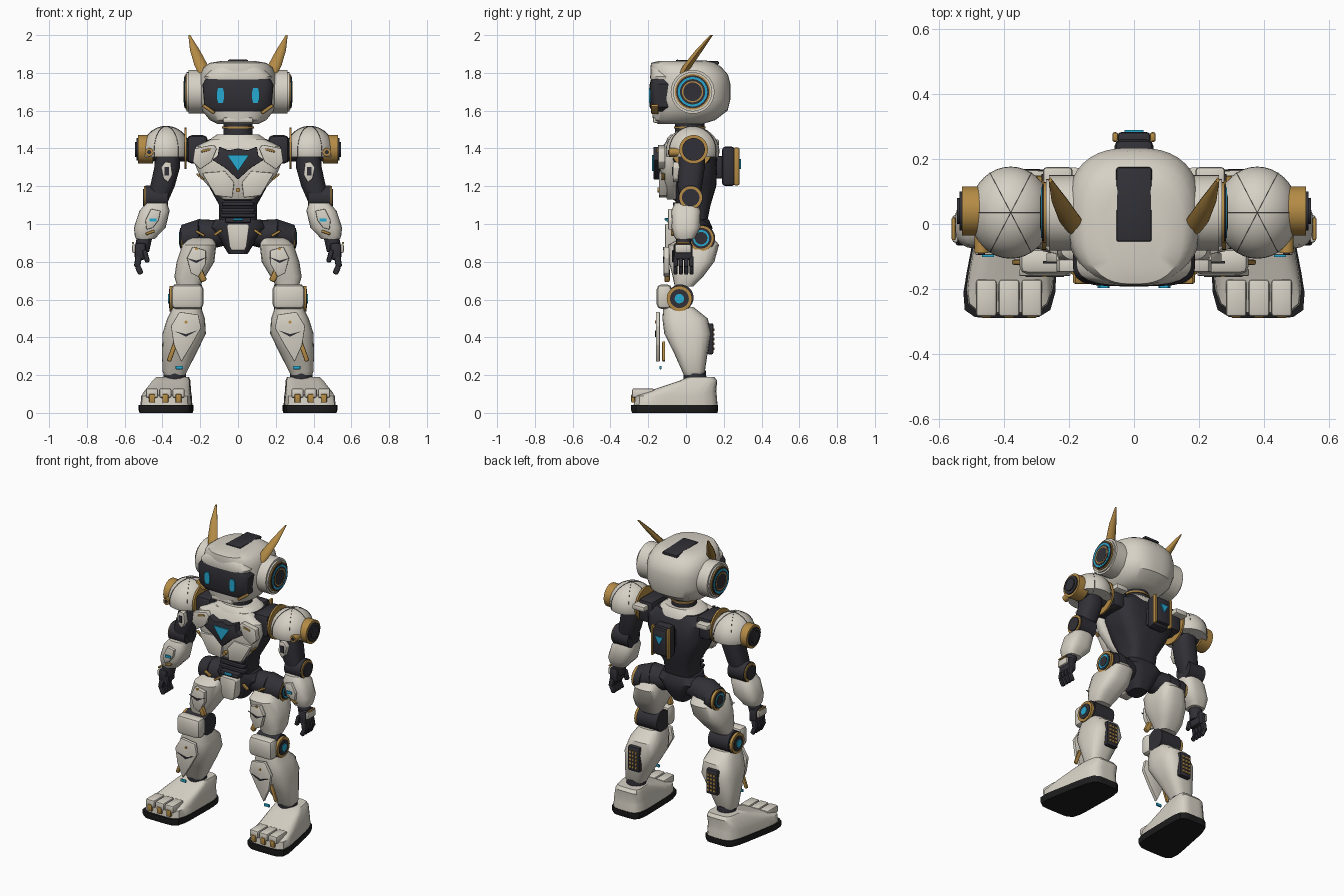
import bpy, bmesh
from math import cos, sin, pi, radians
from mathutils import Matrix, Vector

default = bpy.data.objects.get("Cube")
if default:
    bpy.data.objects.remove(default, do_unlink=True)


def material(name, colour):
    mat = bpy.data.materials.new(name)
    mat.use_nodes = True
    mat.diffuse_color = (*colour, 1)
    mat.node_tree.nodes["Principled BSDF"].inputs["Base Color"].default_value = (*colour, 1)
    return mat


WHITE = material("warm white", (.68, .64, .56))
DARK = material("dark graphite", (.03, .03, .038))
GOLD = material("bronze gold", (.46, .26, .06))
BLUE = material("cyan glow", (.02, .40, .64))
BLACK = material("sole black", (.012, .012, .013))


def emit(name, bm, mat, pair):
    """Turn a bmesh into one object, or into a left and a mirrored right object."""
    bmesh.ops.recalc_face_normals(bm, faces=bm.faces)
    for face in bm.faces:
        face.smooth = True
    for edge in bm.edges:
        edge.smooth = edge.calc_face_angle(pi) < radians(35)
    for prefix in (("left_", "right_") if pair else ("",)):
        if prefix == "right_":
            bmesh.ops.scale(bm, vec=(-1, 1, 1), verts=bm.verts)
            bmesh.ops.reverse_faces(bm, faces=bm.faces)
        mesh = bpy.data.meshes.new(prefix + name)
        bm.to_mesh(mesh)
        mesh.materials.append(mat)
        bpy.context.collection.objects.link(bpy.data.objects.new(prefix + name, mesh))
    bm.free()


def soften(bm, width):
    if width:
        bmesh.ops.bevel(bm, geom=bm.edges[:], offset=width, segments=2, profile=.5, affect='EDGES')


def box(name, mat, centre, size, bevel=.01, tilt=0, lean=0, pair=True):
    bm = bmesh.new()
    bmesh.ops.create_cube(bm, size=1)
    bmesh.ops.scale(bm, vec=size, verts=bm.verts)
    soften(bm, min(bevel, min(size) * .4))
    turn = Matrix.Rotation(radians(tilt), 4, 'Y') @ Matrix.Rotation(radians(lean), 4, 'X')
    bm.transform(Matrix.Translation(centre) @ turn)
    emit(name, bm, mat, pair)


def rod(name, mat, start, end, r1, r2=None, pair=True):
    start, end = Vector(start), Vector(end)
    bm = bmesh.new()
    bmesh.ops.create_cone(bm, cap_ends=True, segments=32, radius1=r1,
                          radius2=r1 if r2 is None else r2, depth=(end - start).length)
    turn = (end - start).to_track_quat('Z', 'Y').to_matrix().to_4x4()
    bm.transform(Matrix.Translation((start + end) / 2) @ turn)
    emit(name, bm, mat, pair)


def hub(name, y, z, x, rings):
    """Concentric discs stacked outward along x."""
    for i, (radius, reach, mat) in enumerate(rings):
        rod(f"{name}_ring_{i}", mat, (x, y, z), (reach, y, z), radius)


def loft(name, mat, sections, power=4, sides=32, pair=True, splay=0):
    """Skin rounded-box sections given as height, centre x, centre y, half x, half y."""
    bm = bmesh.new()
    loops = []
    for z, cx, cy, hx, hy in sections:
        loop = []
        for i in range(sides):
            c, s = cos(2 * pi * i / sides), sin(2 * pi * i / sides)
            size = (abs(c) ** power + abs(s) ** power) ** (1 / power)
            y = cy + hy * s / size
            x = cx + hx * c / size * (1 - splay * y) - splay * y * .15
            loop.append(bm.verts.new((x, y, z)))
        loops.append(loop)
    for low, high in zip(loops, loops[1:]):
        for i in range(sides):
            j = (i + 1) % sides
            bm.faces.new((low[i], low[j], high[j], high[i]))
    bm.faces.new(loops[0])
    bm.faces.new(loops[-1])
    emit(name, bm, mat, pair)


def plate(name, mat, points, front, back, bevel=.004, pair=True):
    """Extrude an x-z outline in y; an unpaired outline is one half, closed by symmetry."""
    if not pair:
        points = points + [(-x, z) for x, z in reversed(points) if x]
    bm = bmesh.new()
    face = bm.faces.new([bm.verts.new((x, front, z)) for x, z in points])
    grown = bmesh.ops.extrude_face_region(bm, geom=[face])["geom"]
    bmesh.ops.translate(bm, vec=(0, back - front, 0),
                        verts=[v for v in grown if isinstance(v, bmesh.types.BMVert)])
    soften(bm, bevel)
    emit(name, bm, mat, pair)


def dome(name, mat, centre, radii, cut, seams):
    """Capped ellipsoid with thin dark seam discs crossing over it."""
    for i in range(seams + 1):
        bm = bmesh.new()
        bmesh.ops.create_uvsphere(bm, u_segments=36, v_segments=20, radius=1)
        if i:
            bmesh.ops.scale(bm, vec=(1.018, .02, 1.018), verts=bm.verts)
            bm.transform(Matrix.Rotation(pi * i / seams, 4, 'Z'))
        bmesh.ops.scale(bm, vec=radii, verts=bm.verts)
        bmesh.ops.translate(bm, vec=centre, verts=bm.verts)
        cutting = bmesh.ops.bisect_plane(bm, geom=bm.verts[:] + bm.edges[:] + bm.faces[:],
                                         plane_co=(0, 0, cut), plane_no=(0, 0, -1), clear_outer=True)
        edges = [e for e in cutting["geom_cut"] if isinstance(e, bmesh.types.BMEdge)]
        bmesh.ops.contextual_create(bm, geom=edges)
        emit(f"{name}_seam_{i}" if i else name, bm, DARK if i else mat, True)


# Head, visor and eyes
loft("head", WHITE, [(1.53, 0, -.03, .11, .12), (1.55, 0, -.01, .15, .165), (1.60, 0, .02, .19, .2),
     (1.66, 0, .025, .207, .21), (1.74, 0, .025, .207, .21), (1.79, 0, .018, .2, .205),
     (1.83, 0, 0, .182, .188), (1.853, 0, -.015, .15, .17), (1.863, 0, -.015, .09, .13)],
     power=2.6, sides=48, pair=False)
loft("visor", DARK, [(1.595, 0, -.115, .15, .065), (1.62, 0, -.115, .178, .077),
     (1.74, 0, -.115, .188, .077), (1.768, 0, -.115, .17, .07)], pair=False)
loft("brow", WHITE, [(1.765, 0, -.11, .175, .079), (1.78, 0, -.11, .178, .08), (1.83, 0, -.11, .13, .075),
     (1.85, 0, -.1, .09, .07)], power=3, pair=False)
plate("eye", BLUE, [(.08, 1.64), (.105, 1.64), (.113, 1.66), (.113, 1.7), (.105, 1.72), (.08, 1.72),
      (.075, 1.7), (.075, 1.66)], -.197, -.188, bevel=0)
box("cheek_trim", GOLD, (.155, -.165, 1.608), (.075, .04, .018), tilt=-35)
box("chin_plate", WHITE, (0, -.15, 1.55), (.16, .05, .03), pair=False)
box("crown_strip", DARK, (0, .06, 1.856), (.11, .23, .02), lean=-2, pair=False)
hub("ear", .035, 1.7, .17, [(.116, .262, WHITE), (.104, .272, WHITE), (.094, .279, GOLD), (.087, .284, DARK),
    (.078, .286, BLUE), (.067, .287, DARK), (.056, .288, GOLD), (.049, .289, DARK)])
loft("horn", GOLD, [(1.80, .175, -.015, .035, .022), (1.84, .195, .01, .036, .024),
     (1.92, .228, .07, .026, .019), (2.0, .258, .135, .005, .008)], power=1.6, sides=12)

# Neck and collar
rod("neck", DARK, (0, .02, 1.42), (0, .02, 1.56), .078, pair=False)
rod("neck_ring", GOLD, (0, .02, 1.505), (0, .02, 1.515), .084, pair=False)
loft("collar", WHITE, [(1.42, 0, .02, .18, .13), (1.455, 0, .02, .14, .12), (1.475, 0, .02, .11, .1)],
     power=2.5, pair=False)

# Torso
loft("torso", DARK, [(1.0, 0, .03, .1, .08), (1.1, 0, .04, .1, .09), (1.2, 0, .04, .155, .12),
     (1.3, 0, .04, .205, .125), (1.4, 0, .04, .215, .12), (1.45, 0, .03, .15, .1)], pair=False)
loft("chest_shell", WHITE, [(1.13, 0, -.07, .08, .03), (1.17, 0, -.08, .13, .04),
     (1.25, 0, -.085, .2, .05), (1.34, 0, -.085, .238, .055), (1.41, 0, -.075, .225, .05),
     (1.45, 0, -.05, .14, .045)], power=3, pair=False)
plate("chest_emblem", DARK, [(0, 1.235), (.065, 1.295), (.137, 1.34), (.108, 1.36), (.1, 1.41), (.05, 1.39),
      (0, 1.40)], -.172, -.09, pair=False)
plate("chest_gem", BLUE, [(0, 1.28), (.058, 1.365)], -.18, -.17, bevel=0, pair=False)
plate("pectoral", WHITE, [(.14, 1.33), (.2, 1.29), (.24, 1.33), (.23, 1.4), (.13, 1.42), (.112, 1.4)],
      -.148, -.11)
plate("rib_guard", WHITE, [(.02, 1.22), (.07, 1.28), (.19, 1.27), (.12, 1.15), (.03, 1.14)], -.143, -.1)
box("chest_trim", GOLD, (.17, -.15, 1.39), (.05, .01, .012), tilt=15)
box("flank_trim", GOLD, (.2, -.12, 1.25), (.05, .02, .01), tilt=-40)
rod("sternum_bolt", GOLD, (0, -.15, 1.18), (0, -.1, 1.18), .012, pair=False)
for i in range(4):
    box(f"waist_rib_{i}", DARK, (0, -.04, 1.045 + i * .03), (.19 - i * .01, .06, .02), pair=False)

# Backpack
box("pack_mount", DARK, (0, .18, 1.3), (.08, .08, .12), pair=False)
box("backpack", DARK, (0, .225, 1.305), (.12, .07, .21), bevel=.02, pair=False)
box("pack_core", DARK, (0, .255, 1.305), (.1, .056, .17), pair=False)
box("pack_rail", GOLD, (.058, .268, 1.305), (.018, .03, .2))
plate("pack_light", BLUE, [(0, 1.29), (.03, 1.345)], .281, .29, bevel=0, pair=False)

# Pelvis and hips
loft("pelvis", DARK, [(.84, 0, .03, .05, .06), (.92, 0, .04, .1, .09), (.98, 0, .04, .15, .1),
     (1.025, 0, .03, .12, .09)], power=3, pair=False)
plate("loin_guard", WHITE, [(.035, .86), (.045, .88), (.06, .99), (.05, 1.0)], -.11, -.04, pair=False)
box("belt_light", BLUE, (0, -.105, 1.025), (.055, .02, .012), pair=False)
box("belt_buckle", DARK, (0, -.07, 1.02), (.14, .06, .03), pair=False)
box("hip_trim", GOLD, (.105, -.07, .955), (.05, .02, .015), tilt=35)
box("hip_strap", GOLD, (.2, -.035, .95), (.055, .02, .014), tilt=-30)
rod("hip_joint", DARK, (.06, .05, .955), (.2, .055, .94), .065, .085)
rod("hip_socket", DARK, (.19, .055, .94), (.285, .075, .925), .088, .072)
hub("hip", .08, .925, .24, [(.074, .285, DARK), (.068, .303, GOLD), (.055, .306, DARK),
    (.043, .31, BLUE), (.033, .313, DARK)])

# Legs
loft("thigh", WHITE, [(.93, .19, .06, .065, .08), (.89, .205, .04, .09, .135), (.8, .225, .03, .1, .12),
     (.72, .255, .01, .082, .08), (.67, .262, -.01, .06, .05)], power=3.2, sides=24)
plate("thigh_plate", WHITE, [(.17, .86), (.24, .88), (.27, .82), (.25, .74), (.21, .72), (.17, .79)],
      -.118, -.088)
for name, height, x, face in (("thigh", .81, .22, -.122), ("shin", .42, .275, -.164)):
    plate(name + "_chevron", DARK, [(x - .06, height + .017), (x, height - .003), (x + .06, height + .012),
          (x, height - .017)], face, face + .008, bevel=0)
    rod(name + "_bolt", GOLD, (x, face, height + .06), (x, face + .01, height + .06), .008)
box("thigh_trim", GOLD, (.195, -.1, .73), (.035, .03, .075), tilt=25)
rod("knee_joint", DARK, (.19, -.03, .61), (.34, -.03, .61), .07)
hub("knee", -.035, .605, .2, [(.07, .345, DARK), (.067, .362, GOLD), (.05, .366, DARK), (.025, .37, BLUE)])
box("knee_cap", WHITE, (.268, -.115, .615), (.17, .08, .13), bevel=.025)
loft("shin", WHITE, [(.56, .27, -.04, .075, .08), (.5, .275, -.005, .1, .12), (.42, .285, .01, .115, .125),
     (.32, .31, .025, .092, .09), (.22, .335, .04, .065, .06), (.2, .335, .04, .055, .05)],
     power=3.2, sides=24)
plate("shin_plate", WHITE, [(.21, .52), (.31, .535), (.355, .46), (.34, .36), (.3, .27), (.245, .36),
      (.195, .45)], -.16, -.138)
box("shin_trim", GOLD, (.348, -.118, .325), (.024, .016, .11), tilt=-20)
box("shin_light", BLUE, (.31, -.135, .24), (.04, .012, .018), bevel=.003)
box("calf_vent", DARK, (.29, .128, .392), (.085, .035, .165))
for row in range(5):
    for column in (-1, 0, 1):
        box(f"vent_stud_{row}_{column}", GOLD, (.29 + column * .022, .146, .34 + row * .025),
            (.014, .008, .013), bevel=0)

# Feet
rod("ankle", DARK, (.335, .05, .16), (.335, .045, .22), .06)
loft("sole", BLACK, [(0, .362, -.06, .121, .226), (.012, .362, -.06, .125, .23),
     (.042, .362, -.06, .125, .23)], power=6, splay=.7)
loft("foot", WHITE, [(.04, .362, -.055, .12, .222), (.09, .362, -.055, .117, .218),
     (.115, .362, -.02, .112, .18), (.17, .355, .065, .1, .1), (.19, .352, .08, .088, .07)],
     power=5, splay=.7)
for i in range(3):
    x = .315 + i * .07
    box(f"toe_{i}", WHITE, (x, -.228, .105), (.064, .115, .05))
    box(f"claw_{i}", GOLD, (x, -.28, .077), (.032, .02, .045), bevel=.005)

# Shoulders
box("shoulder_yoke", DARK, (.215, .03, 1.395), (.11, .2, .15), bevel=.025)
box("shoulder_blade", WHITE, (.235, .14, 1.43), (.09, .07, .035))
rod("shoulder_flange", GOLD, (.272, .03, 1.4), (.284, .03, 1.4), .11)
rod("shoulder_axle", DARK, (.26, .035, 1.39), (.5, .035, 1.39), .06)
dome("shoulder_dome", WHITE, (.38, .035, 1.385), (.128, .142, .132), 1.355, seams=3)
hub("shoulder", .04, 1.395, .45, [(.062, .515, DARK), (.076, .53, GOLD), (.06, .538, DARK),
    (.04, .545, DARK)])
rod("shoulder_bolt", GOLD, (.47, -.09, 1.38), (.47, .02, 1.38), .022)
rod("shoulder_bolt_core", DARK, (.47, -.094, 1.38), (.47, .02, 1.38), .011)

# Arms
loft("upper_arm", DARK, [(1.12, .42, .02, .05, .05), (1.2, .4, .02, .065, .065), (1.3, .375, .03, .068, .07),
     (1.4, .37, .03, .065, .07)], power=2.5)
plate("arm_shield", WHITE, [(.37, 1.22), (.395, 1.24), (.408, 1.3), (.385, 1.33), (.355, 1.325), (.347, 1.26)],
      -.07, -.03)
box("shield_slot", DARK, (.378, -.072, 1.28), (.024, .006, .045), bevel=0)
rod("elbow_joint", DARK, (.37, .025, 1.14), (.49, .025, 1.14), .065)
hub("elbow", .025, 1.14, .45, [(.06, .497, GOLD), (.046, .504, DARK)])
loft("forearm", WHITE, [(1.11, .43, 0, .055, .06), (1.07, .442, 0, .08, .078), (.98, .467, 0, .084, .076),
     (.94, .485, -.005, .062, .06), (.92, .49, -.005, .05, .05)], power=3.2, sides=24)
plate("forearm_plate", WHITE, [(.41, 1.07), (.46, 1.08), (.49, 1.02), (.485, .97), (.45, .98), (.42, 1.02)],
      -.095, -.05)
box("forearm_light", BLUE, (.45, -.098, 1.02), (.038, .008, .016), bevel=0)
box("cuff_trim", GOLD, (.465, -.065, .955), (.05, .03, .014), tilt=20)

# Hands
rod("wrist", DARK, (.49, -.01, .95), (.51, -.015, .86), .04)
box("palm", DARK, (.517, -.015, .855), (.06, .1, .09), bevel=.015)
box("knuckle_guard", WHITE, (.55, -.015, .87), (.02, .085, .045))
box("knuckle_trim", GOLD, (.556, -.015, .9), (.012, .07, .01))
for i in range(4):
    y = -.055 + i * .028
    box(f"finger_{i}", DARK, (.53, y, .8), (.034, .024, .06), tilt=-10)
    box(f"fingertip_{i}", DARK, (.523, y, .757), (.03, .022, .05), tilt=25)
box("thumb", DARK, (.487, -.06, .83), (.026, .03, .07), tilt=15)
